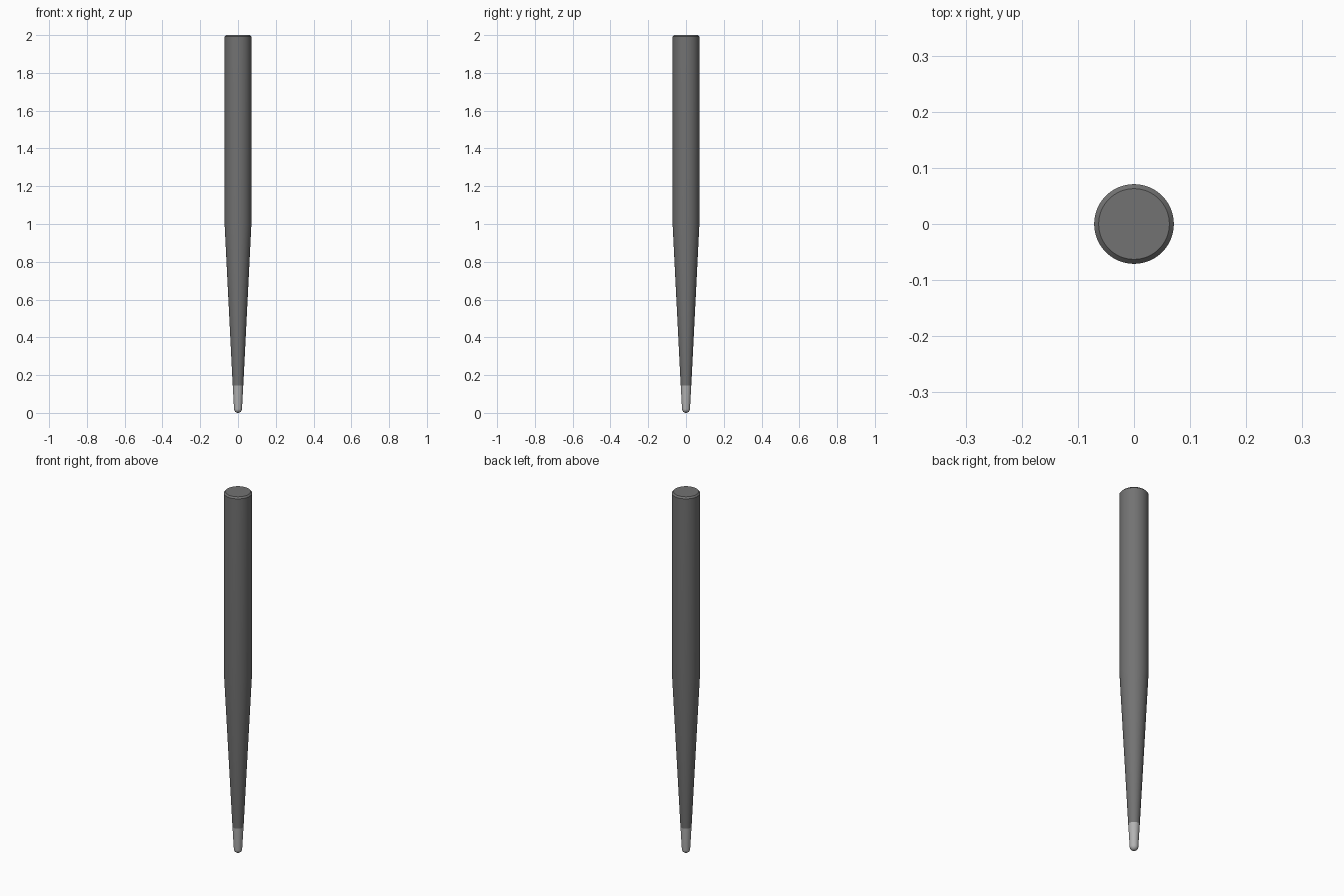
import bpy, bmesh, math

if "Cube" in bpy.data.objects:
    bpy.data.objects.remove(bpy.data.objects["Cube"])

SIDES = 64


def material(name, value):
    mat = bpy.data.materials.new(name)
    mat.diffuse_color = (value, value, value, 1)
    mat.use_nodes = True
    mat.node_tree.nodes["Principled BSDF"].inputs["Base Color"].default_value = mat.diffuse_color
    return mat


def lathe(name, profile, mat):
    """Revolve (radius, z) points around z; radius 0 closes to a pole."""
    bm = bmesh.new()
    verts = [bm.verts.new((r, 0, z)) for r, z in profile]
    edges = [bm.edges.new(pair) for pair in zip(verts, verts[1:])]
    bmesh.ops.spin(bm, geom=verts + edges, cent=(0, 0, 0), axis=(0, 0, 1),
                   angle=math.tau, steps=SIDES, use_duplicate=False)
    bmesh.ops.remove_doubles(bm, verts=bm.verts, dist=1e-5)
    bmesh.ops.recalc_face_normals(bm, faces=bm.faces)
    mesh = bpy.data.meshes.new(name)
    bm.to_mesh(mesh)
    bm.free()
    mesh.materials.append(mat)
    obj = bpy.data.objects.new(name, mesh)
    bpy.context.collection.objects.link(obj)
    bpy.ops.object.select_all(action='DESELECT')
    obj.select_set(True)
    bpy.context.view_layer.objects.active = obj
    bpy.ops.object.shade_smooth_by_angle(angle=math.radians(30))
    return obj


# Shaft: straight grip with chamfered end, tapering towards the tip
lathe("shaft", [(0, 0.145), (0.028, 0.145), (0.071, 1.0), (0.071, 1.992),
                (0.063, 2.0), (0, 2.0)], material("dark_grey", 0.17))

# Tip: light tapered nib with a rounded end
R = 0.021
nib = [(R * math.sin(a), R - R * math.cos(a))
       for a in (math.pi / 2 * i / 8 for i in range(9))]
lathe("tip", nib + [(0.0278, 0.145), (0, 0.145)], material("light_grey", 0.45))
